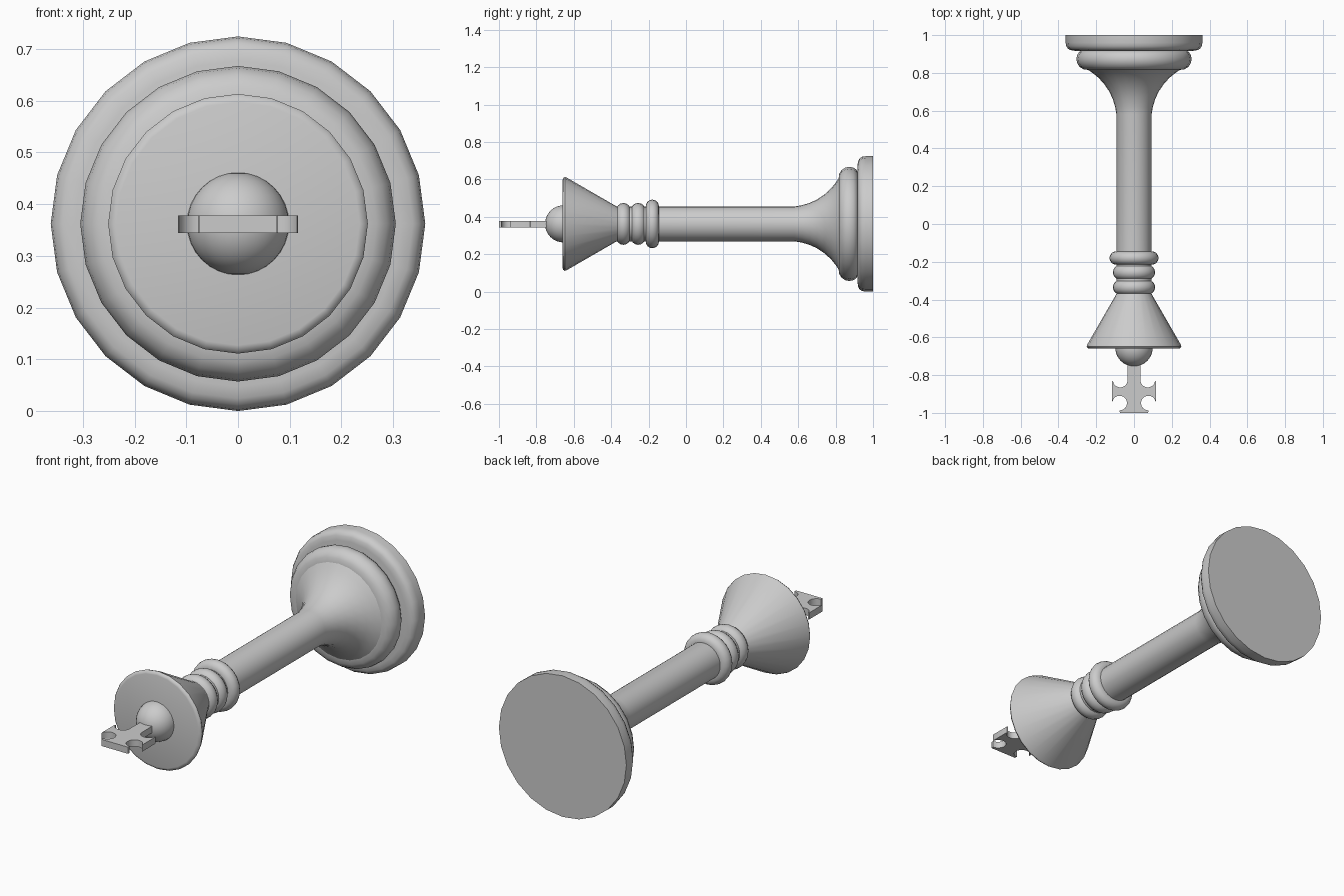
import bpy, bmesh, math
from mathutils import Vector

if "Cube" in bpy.data.objects:
    bpy.data.objects.remove(bpy.data.objects["Cube"])

AXIS_Z = 0.362   # height of the lying piece's axis


def finish(name, bm):
    bmesh.ops.recalc_face_normals(bm, faces=bm.faces)
    me = bpy.data.meshes.new(name)
    bm.to_mesh(me)
    bm.free()
    ob = bpy.data.objects.new(name, me)
    bpy.context.collection.objects.link(ob)
    bpy.ops.object.select_all(action='DESELECT')
    ob.select_set(True)
    bpy.context.view_layer.objects.active = ob
    bpy.ops.object.shade_smooth_by_angle(angle=math.radians(40))
    return ob


def lathe(name, profile, sides=24):
    """Revolve (y, radius) points around the y axis and cap both ends."""
    bm = bmesh.new()
    rings = []
    for y, r in profile:
        ring = []
        for i in range(sides):
            a = 2 * math.pi * i / sides
            ring.append(bm.verts.new((r * math.sin(a), y, AXIS_Z + r * math.cos(a))))
        rings.append(ring)
    for a, b in zip(rings, rings[1:]):
        for i in range(sides):
            j = (i + 1) % sides
            bm.faces.new((a[i], a[j], b[j], b[i]))
    bm.faces.new(rings[0])
    bm.faces.new(rings[-1])
    return finish(name, bm)


def bead(name, y0, y1, r):
    """Rounded collar ring between y0 and y1."""
    h = (y1 - y0) / 2
    pts = []
    for k in range(9):
        a = math.pi * k / 8
        pts.append(((y0 + y1) / 2 - h * math.cos(a), r - h + h * math.sin(a)))
    return lathe(name, pts)


# Base plate and the ring above it
lathe("base", [(0.917, 0.315), (0.921, 0.338), (0.928, 0.350), (0.942, 0.359),
               (0.96, 0.362), (1.0, 0.362)])
lathe("base_ring", [(0.815, 0.235), (0.819, 0.268), (0.832, 0.288), (0.852, 0.301),
                    (0.873, 0.305), (0.895, 0.301), (0.911, 0.290), (0.918, 0.275)])

# Stem with flared foot
lathe("stem", [(-0.38, 0.093), (0.58, 0.093), (0.62, 0.100), (0.66, 0.112),
               (0.70, 0.130), (0.74, 0.157), (0.775, 0.189), (0.80, 0.220), (0.825, 0.257)])

# Collar beads
bead("collar_large", -0.215, -0.145, 0.130)
bead("collar_middle", -0.295, -0.217, 0.112)
bead("collar_small", -0.373, -0.297, 0.112)

# Conical head with rounded rim
lathe("head", [(-0.66, 0.235), (-0.657, 0.245), (-0.648, 0.251), (-0.637, 0.247),
               (-0.365, 0.090)])

# Ball on the head
bm = bmesh.new()
bmesh.ops.create_uvsphere(bm, u_segments=32, v_segments=16, radius=0.099)
bmesh.ops.translate(bm, verts=bm.verts, vec=Vector((0, -0.655, AXIS_Z)))
finish("ball", bm)


# Flat cross finial: half outline with round notches, mirrored in x
def arc(cx, cy, r, a0, a1, n=12):
    angles = [math.radians(a0 + (a1 - a0) * k / n) for k in range(n + 1)]
    return [(cx + r * math.cos(a), cy + r * math.sin(a)) for a in angles]


half = [(0.034, -0.70)]
half += arc(0.073, -0.826, 0.039, 165, 352)
half += [(0.116, -0.835), (0.116, -0.938)]
half += arc(0.076, -0.948, 0.039, 10, 270)
half += [(0.075, -1.0)]
outline = half + [(-x, y) for x, y in reversed(half)]

bm = bmesh.new()
face = bm.faces.new([bm.verts.new((x, y, AXIS_Z - 0.018)) for x, y in outline])
ext = bmesh.ops.extrude_face_region(bm, geom=[face], use_keep_orig=True)
bmesh.ops.translate(bm, vec=Vector((0, 0, 0.034)),
                    verts=[g for g in ext["geom"] if isinstance(g, bmesh.types.BMVert)])
finish("cross", bm)
